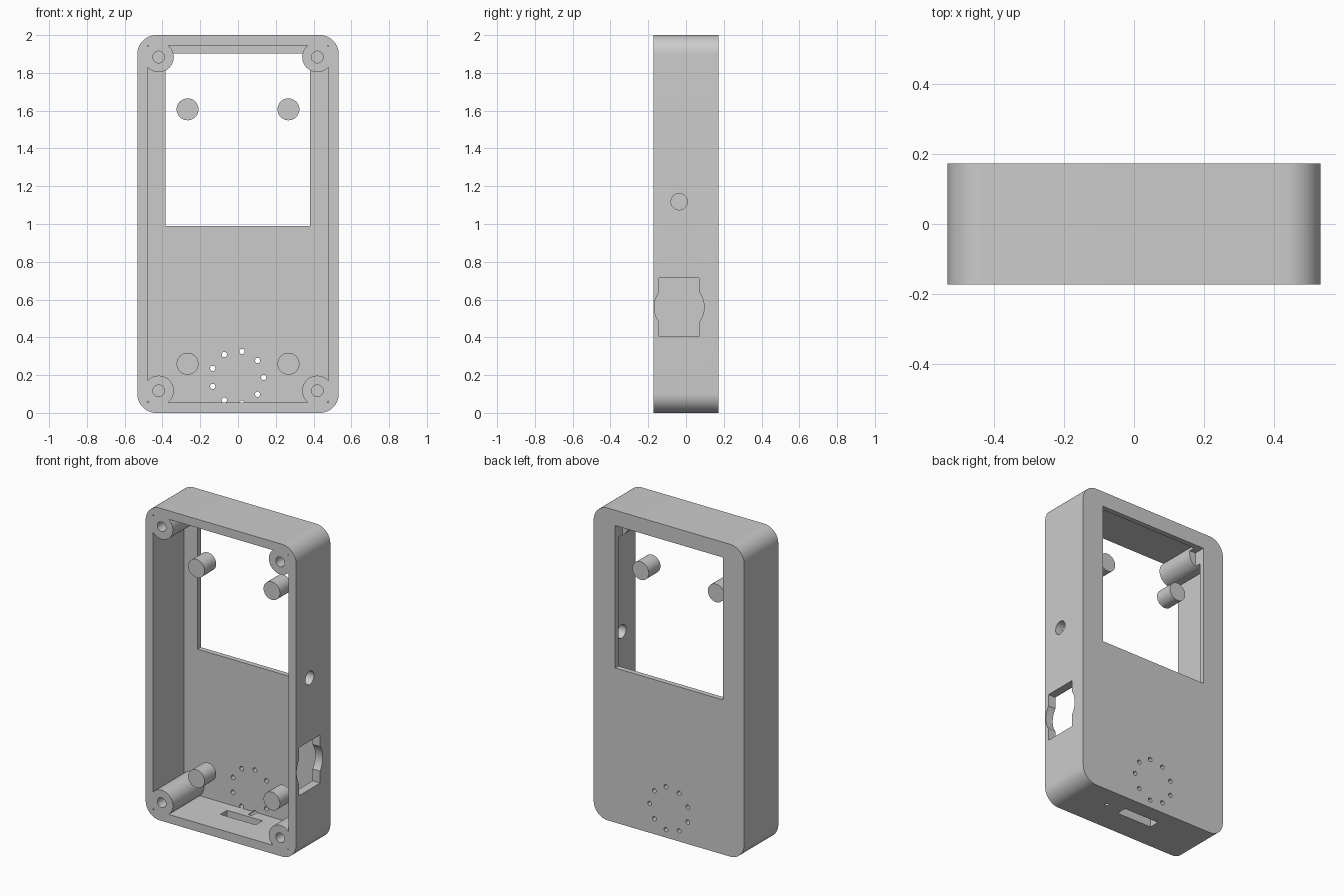
import bpy, bmesh, math
from mathutils import Matrix

if "Cube" in bpy.data.objects:
    bpy.data.objects.remove(bpy.data.objects["Cube"])

W, D, H = 0.533, 0.173, 2.0      # half width, half depth, height
PANEL = 0.14                     # inner face of the back panel


def finish(name, bm):
    bmesh.ops.recalc_face_normals(bm, faces=bm.faces)
    mesh = bpy.data.meshes.new(name)
    bm.to_mesh(mesh)
    bm.free()
    ob = bpy.data.objects.new(name, mesh)
    bpy.context.collection.objects.link(ob)
    return ob


def box(name, x, y, z):
    bm = bmesh.new()
    bmesh.ops.create_cube(bm, size=1)
    for v in bm.verts:
        v.co = [r[0] if c < 0 else r[1] for c, r in zip(v.co, (x, y, z))]
    return finish(name, bm)


def rod(name, axis, centre, r, lo, hi, sides=48):
    """Cylinder along an axis; centre gives the other two coordinates in order."""
    rot = {'x': Matrix.Rotation(math.pi / 2, 4, 'Y'),
           'y': Matrix.Rotation(math.pi / 2, 4, 'X'),
           'z': Matrix.Identity(4)}[axis]
    pos = list(centre)
    pos.insert('xyz'.index(axis), (lo + hi) / 2)
    bm = bmesh.new()
    bmesh.ops.create_cone(bm, cap_ends=True, segments=sides, radius1=r, radius2=r,
                          depth=hi - lo, matrix=Matrix.Translation(pos) @ rot)
    return finish(name, bm)


def smooth(ob):
    bpy.ops.object.select_all(action='DESELECT')
    bpy.context.view_layer.objects.active = ob
    ob.select_set(True)
    bpy.ops.object.shade_smooth_by_angle(angle=math.radians(30))


def combine(ob, tool, op='DIFFERENCE'):
    mod = ob.modifiers.new(op, 'BOOLEAN')
    mod.operation, mod.solver, mod.object = op, 'EXACT', tool
    bpy.context.view_layer.objects.active = ob
    bpy.ops.object.modifier_apply(modifier=mod.name)
    bpy.data.objects.remove(tool)


# Case: rounded block
bm = bmesh.new()
R, STEPS = 0.1, 16
ring = []
for q, (sx, sz) in enumerate(((1, 1), (-1, 1), (-1, -1), (1, -1))):
    for i in range(STEPS + 1):
        a = math.pi / 2 * (q + i / STEPS)
        ring.append(bm.verts.new((sx * (W - R) + R * math.cos(a), -D,
                                  H / 2 + sz * (H / 2 - R) + R * math.sin(a))))
face = bm.faces.new(ring)
ext = bmesh.ops.extrude_face_region(bm, geom=[face])['geom']
bmesh.ops.translate(bm, vec=(0, 2 * D, 0),
                    verts=[g for g in ext if isinstance(g, bmesh.types.BMVert)])
case = finish("case", bm)

# Cavity open to the front
combine(case, box("cavity", (-0.48, 0.48), (-0.3, PANEL), (0.055, 1.945)))

# Corner screw posts with blind holes
corners = [(sx * 0.42, z) for sx in (-1, 1) for z in (0.117, 1.884)]
for c in corners:
    combine(case, rod("post", 'y', c, 0.08, -D, PANEL + 0.01), 'UNION')
for c in corners:
    combine(case, rod("screw_hole", 'y', c, 0.031, -0.3, 0.08, 32))

# Screen window
combine(case, box("window", (-0.385, 0.381), (PANEL - 0.04, 0.3), (0.99, 1.902)))

# Ring of speaker holes
for i in range(9):
    a = i * math.tau / 9
    combine(case, rod("speaker_hole", 'y', (-0.003 + 0.139 * math.cos(a),
                      0.188 + 0.139 * math.sin(a)), 0.014, 0.09, 0.3, 20))

# Right wall: round hole and rounded slot
combine(case, rod("side_hole", 'x', (-0.036, 1.118), 0.043, 0.45, 0.7))
slot = box("side_slot", (0.45, 0.7), (-0.143, 0.07), (0.405, 0.713))
combine(slot, rod("slot_bulge", 'x', (-0.036, 0.56), 0.132, 0.44, 0.71, 64), 'UNION')
combine(case, slot)

# Bottom wall: port and pin hole
combine(case, box("port", (-0.125, 0.125), (0.0, 0.068), (-0.1, 0.1)))
combine(case, rod("pin_hole", 'z', (0.237, 0.036), 0.012, -0.1, 0.1, 20))
smooth(case)

# Board standoffs
for sx, side in ((-1, "left"), (1, "right")):
    for z, level in ((0.26, "lower"), (1.607, "upper")):
        smooth(rod(f"standoff_{level}_{side}", 'y', (sx * 0.267, z), 0.058, -0.04, 0.078))
